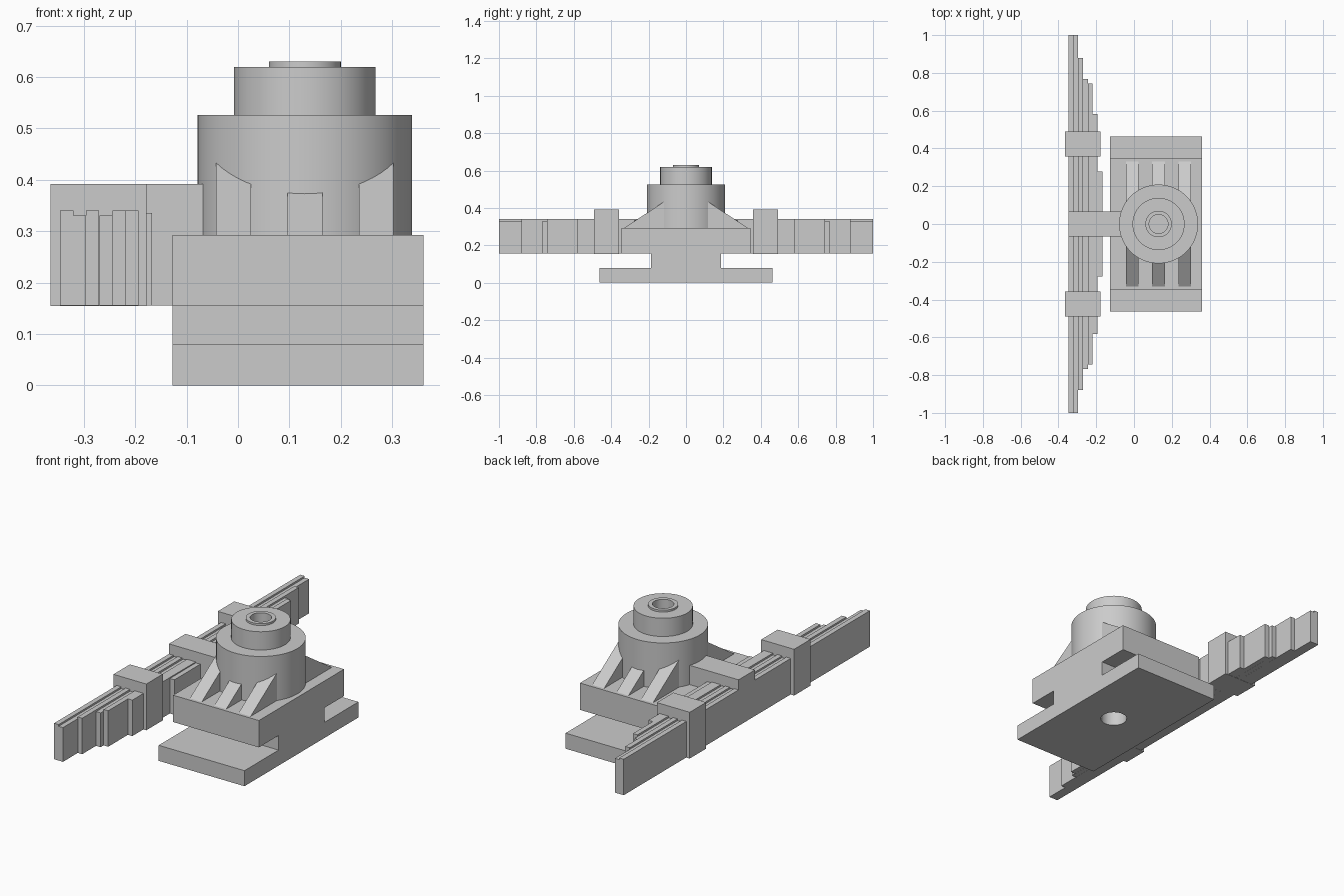
import bpy
import bmesh
import math

default = bpy.data.objects.get("Cube")
if default:
    bpy.data.objects.remove(default, do_unlink=True)

grey = bpy.data.materials.new("plain grey")
grey.use_nodes = True
COLOUR = (0.6, 0.6, 0.6, 1)
grey.diffuse_color = COLOUR
grey.node_tree.nodes["Principled BSDF"].inputs["Base Color"].default_value = COLOUR

AXIS_X = 0.13      # housing axis
BOTTOM = 0.155     # underside of the spring and upper block
DECK = 0.293       # top of the body


def finish(name, bm):
    bmesh.ops.recalc_face_normals(bm, faces=bm.faces)
    mesh = bpy.data.meshes.new(name)
    bm.to_mesh(mesh)
    bm.free()
    mesh.materials.append(grey)
    obj = bpy.data.objects.new(name, mesh)
    bpy.context.collection.objects.link(obj)
    return obj


def prism(name, profile, x0, x1):
    """Extrude a (y, z) profile along x."""
    bm = bmesh.new()
    face = bm.faces.new([bm.verts.new((x0, y, z)) for y, z in profile])
    out = bmesh.ops.extrude_face_region(bm, geom=[face])
    moved = [v for v in out["geom"] if isinstance(v, bmesh.types.BMVert)]
    bmesh.ops.translate(bm, verts=moved, vec=(x1 - x0, 0, 0))
    return finish(name, bm)


def box(name, x0, x1, y0, y1, z0, z1):
    return prism(name, [(y0, z0), (y1, z0), (y1, z1), (y0, z1)], x0, x1)


def lathe(name, profile, steps=64):
    """Spin an (r, z) profile around the housing axis."""
    bm = bmesh.new()
    verts = [bm.verts.new((AXIS_X + r, 0, z)) for r, z in profile]
    edges = [bm.edges.new(pair) for pair in zip(verts, verts[1:])]
    bmesh.ops.spin(bm, geom=verts + edges, cent=(AXIS_X, 0, 0), axis=(0, 0, 1),
                   angle=math.tau, steps=steps, use_merge=True)
    bmesh.ops.remove_doubles(bm, verts=bm.verts, dist=1e-5)
    return finish(name, bm)


def smooth(obj):
    bpy.ops.object.select_all(action="DESELECT")
    obj.select_set(True)
    bpy.context.view_layer.objects.active = obj
    bpy.ops.object.shade_smooth_by_angle(angle=math.radians(30))


# Body: base plate, narrow web and upper block in one section
half = [(0.463, 0), (0.463, 0.08), (0.186, 0.08),
        (0.186, BOTTOM), (0.346, BOTTOM), (0.346, DECK)]
body = prism("body", half + [(-y, z) for y, z in reversed(half)], -0.127, 0.361)

# Round bore through the body from below
cutter = lathe("bore_cutter", [(0, -0.1), (0.064, -0.1), (0.064, 0.4), (0, 0.4)])
cutter.hide_render = True
cutter.hide_set(True)
bore = body.modifiers.new("bore", "BOOLEAN")
bore.operation = "DIFFERENCE"
bore.solver = "EXACT"
bore.object = cutter
smooth(body)

# Stepped round housing with a blind hole in the top boss
smooth(lathe("housing", [
    (0, DECK), (0.209, DECK), (0.209, 0.526), (0.138, 0.526), (0.138, 0.62),
    (0.07, 0.62), (0.07, 0.63), (0.05, 0.63), (0.05, 0.53), (0, 0.53)]))

# Sloping ribs on both sides of the housing
for side, end in ((-1, "front"), (1, "back")):
    for dx, place in ((-0.139, "right"), (0, "middle"), (0.139, "left")):
        depth = 0.08 if dx else 0.17
        rise = (0.33 - depth) * 0.66
        prism(f"{end}_{place}_rib",
              [(side * 0.33, DECK), (side * depth, DECK), (side * depth, DECK + rise)],
              AXIS_X + dx - 0.034, AXIS_X + dx + 0.034)

# Leaf spring: thin strips getting shorter toward the body
leaves = [(-0.346, 1.0, 0.34), (-0.321, 1.0, 0.331), (-0.296, 0.88, 0.34),
          (-0.27, 0.767, 0.331), (-0.244, 0.743, 0.34), (-0.219, 0.582, 0.34),
          (-0.193, 0.277, 0.335)]
for i, (x, reach, top) in enumerate(leaves):
    box(f"spring_leaf_{i + 1}", x, x + 0.0255, -reach, reach, BOTTOM, top)

# Clamps around the spring
for side, end in ((-1, "front"), (1, "back")):
    y0, y1 = sorted((side * 0.357, side * 0.491))
    box(f"{end}_clamp", -0.365, -0.178, y0, y1, BOTTOM - 0.001, 0.392)

# Arm holding the spring to the housing
box("arm_top", -0.346, 0.0, -0.067, 0.067, 0.335, 0.392)
box("arm_block", -0.175, -0.03, -0.067, 0.067, BOTTOM, 0.391)
